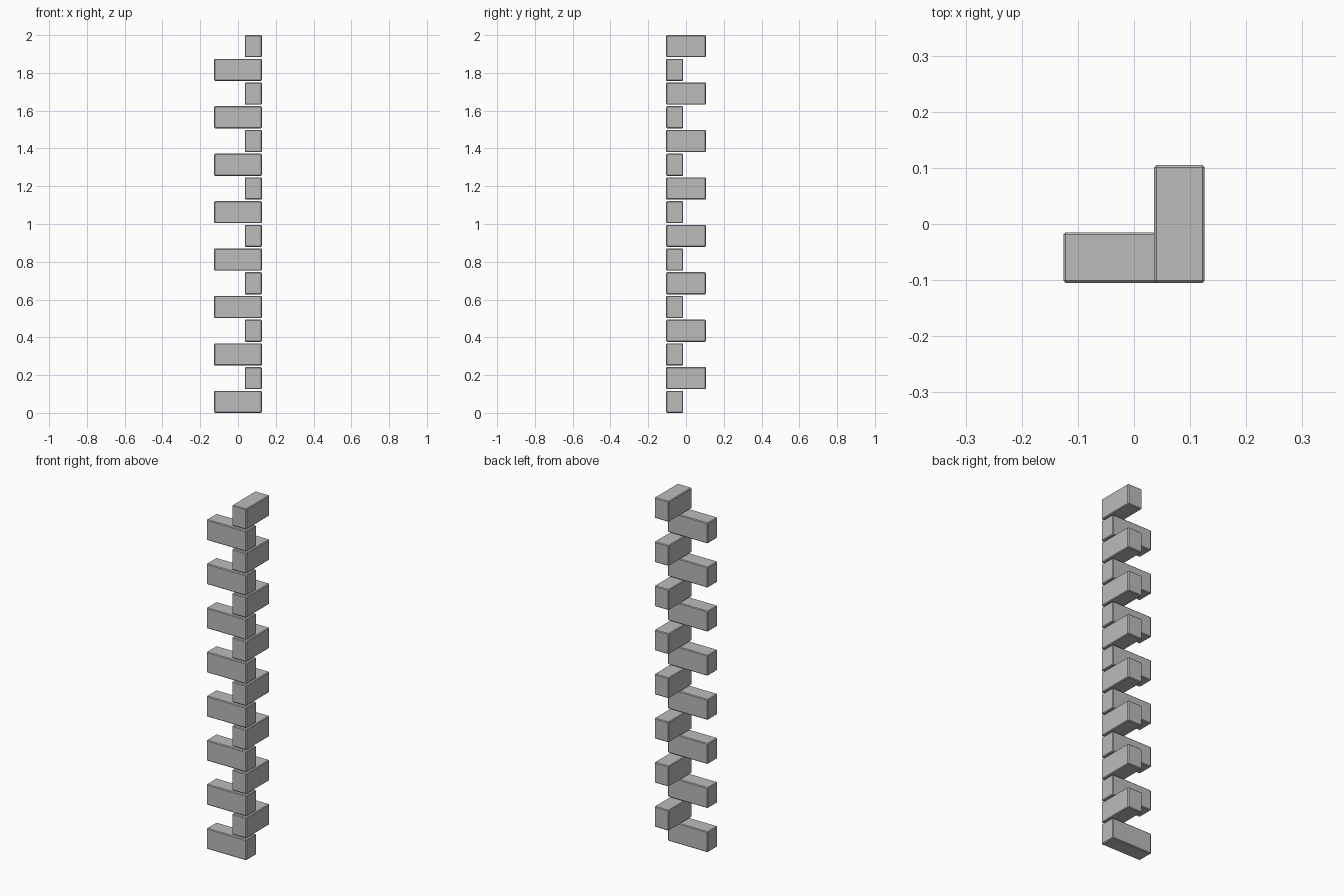
import bpy
import bmesh
from mathutils import Matrix, Vector

cube = bpy.data.objects.get("Cube")
if cube:
    bpy.data.objects.remove(cube, do_unlink=True)

# Stone colour
stone = bpy.data.materials.new("stone_grey")
stone.use_nodes = True
grey = (0.5, 0.5, 0.5, 1)
stone.diffuse_color = grey
stone.node_tree.nodes["Principled BSDF"].inputs["Base Color"].default_value = grey

COUNT = 16
HALF_X, HALF_Y = 0.126, 0.105   # half extents of the corner footprint
THICK = 0.09                    # depth of each block
HEIGHT = 0.117
PITCH = (2 - HEIGHT) / (COUNT - 1)
BEVEL = 0.004


def block(name, low, high):
    """Chamfered box between two opposite corners."""
    low, high = Vector(low), Vector(high)
    bm = bmesh.new()
    bmesh.ops.create_cube(bm, size=1, matrix=Matrix.Diagonal((*(high - low), 1)))
    bmesh.ops.bevel(bm, geom=bm.edges[:], offset=BEVEL, segments=1,
                    profile=0.5, affect='EDGES')
    mesh = bpy.data.meshes.new(name)
    bm.to_mesh(mesh)
    bm.free()
    mesh.materials.append(stone)
    obj = bpy.data.objects.new(name, mesh)
    obj.location = (low + high) / 2
    bpy.context.collection.objects.link(obj)


# Corner quoins, alternating along the front and the side
for i in range(COUNT):
    z = i * PITCH
    if i % 2 == 0:
        block(f"front_quoin_{i + 1}", (-HALF_X, -HALF_Y, z),
              (HALF_X, THICK - HALF_Y, z + HEIGHT))
    else:
        block(f"side_quoin_{i + 1}", (HALF_X - THICK, -HALF_Y, z),
              (HALF_X, HALF_Y, z + HEIGHT))
